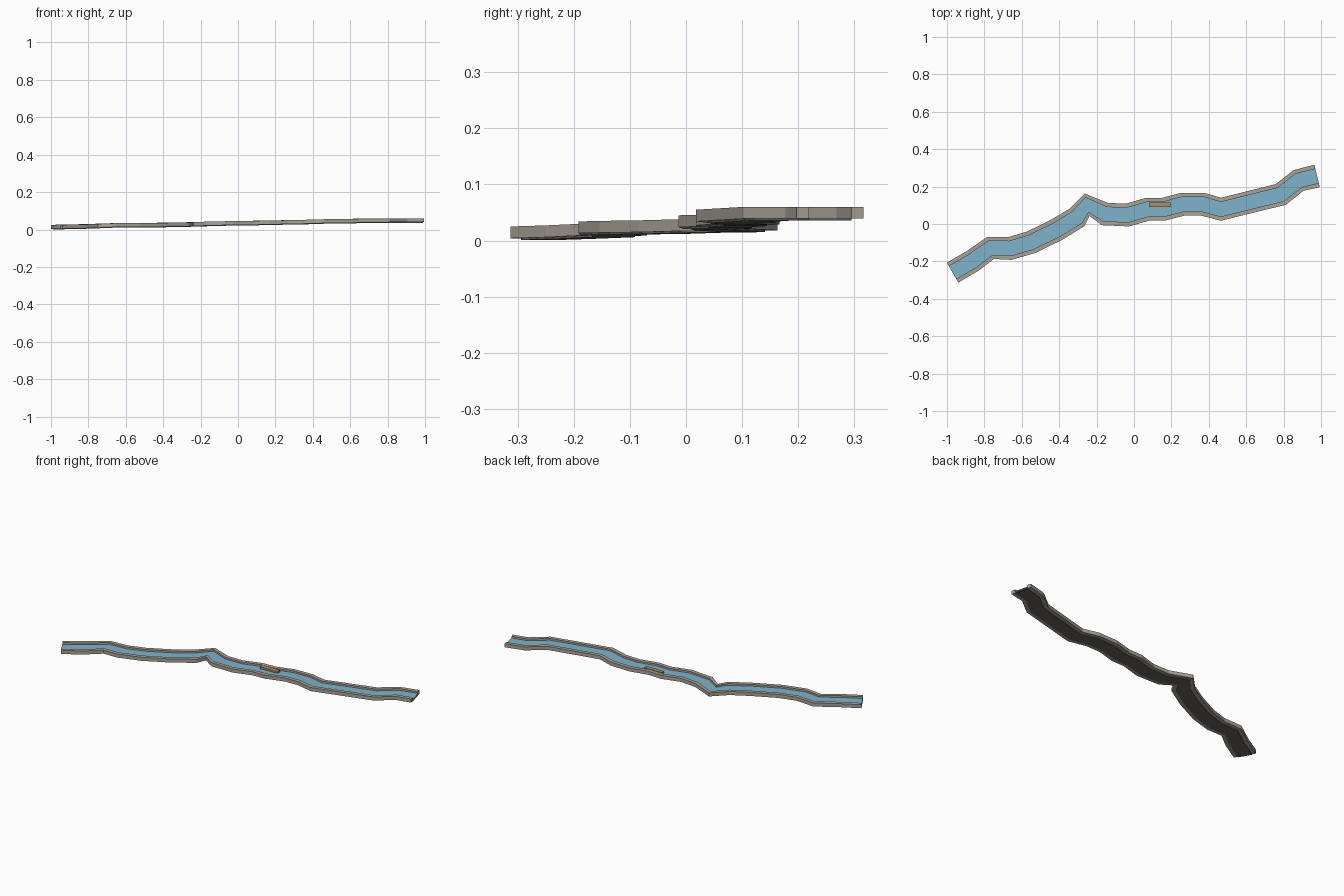
import bpy, bmesh
from mathutils import Vector

if "Cube" in bpy.data.objects:
    bpy.data.objects.remove(bpy.data.objects["Cube"])

# Centre line of the channel: x, y, height of bank top
PATH = [(-.97, -.26, .025), (-.864, -.198, .027), (-.767, -.128, .030),
        (-.663, -.131, .034), (-.548, -.097, .035), (-.412, -.03, .036),
        (-.305, .035, .038), (-.251, .103, .039), (-.155, .053, .042),
        (-.035, .048, .045), (.073, .079, .046), (.158, .079, .048),
        (.262, .106, .050), (.366, .106, .052), (.465, .079, .055),
        (.785, .158, .060), (.88, .233, .060), (.979, .257, .060)]
HALF = 0.0615
INNER = 0.039


def material(name, color):
    m = bpy.data.materials.new(name)
    m.diffuse_color = (*color, 1)
    m.use_nodes = True
    m.node_tree.nodes["Principled BSDF"].inputs["Base Color"].default_value = m.diffuse_color
    return m


stone = material("stone", (.40, .36, .31))
mud = material("mud", (.13, .125, .11))
blue = material("water", (.21, .45, .60))
wood = material("wood", (.42, .27, .13))

# Sideways direction at every path point
points = [Vector(p) for p in PATH]
sides = []
for i, p in enumerate(points):
    t = Vector((0, 0))
    if i > 0:
        t += (p - points[i - 1]).xy.normalized()
    if i < len(points) - 1:
        t += (points[i + 1] - p).xy.normalized()
    t.normalize()
    sides.append(Vector((-t.y, t.x, 0)))


def sweep(name, profile, mat, closed=True):
    """Sweep a (sideways, height) profile along the channel."""
    bm = bmesh.new()
    rings = [[bm.verts.new(p + s * o + Vector((0, 0, h))) for o, h in profile]
             for p, s in zip(points, sides)]
    n = len(profile)
    for a, b in zip(rings, rings[1:]):
        for k in range(n if closed else n - 1):
            m = (k + 1) % n
            bm.faces.new((a[k], b[k], b[m], a[m]))
    if closed:
        bm.faces.new(rings[0])
        bm.faces.new(rings[-1][::-1])
        bmesh.ops.recalc_face_normals(bm, faces=bm.faces)
    add(name, bm, mat)


def add(name, bm, mat):
    me = bpy.data.meshes.new(name)
    bm.to_mesh(me)
    bm.free()
    me.materials.append(mat)
    bpy.context.collection.objects.link(bpy.data.objects.new(name, me))


# Stone banks on both sides
for name, d in (("left_bank", 1), ("right_bank", -1)):
    sweep(name, [(d * INNER, 0), (d * HALF, 0), (d * HALF, -.021), (d * INNER, -.021)], stone)

# Channel bed and water surface
sweep("channel_bed", [(INNER, -.021), (INNER, -.024), (-INNER, -.024), (-INNER, -.021)], mud)
sweep("water", [(-INNER, -.010), (INNER, -.010)], blue, closed=False)

# Small plank floating by the left bank
bm = bmesh.new()
bmesh.ops.create_cube(bm, size=1)
bmesh.ops.scale(bm, vec=(.115, .024, .012), verts=bm.verts)
bmesh.ops.translate(bm, vec=(.137, .102, .042), verts=bm.verts)
add("plank", bm, wood)
